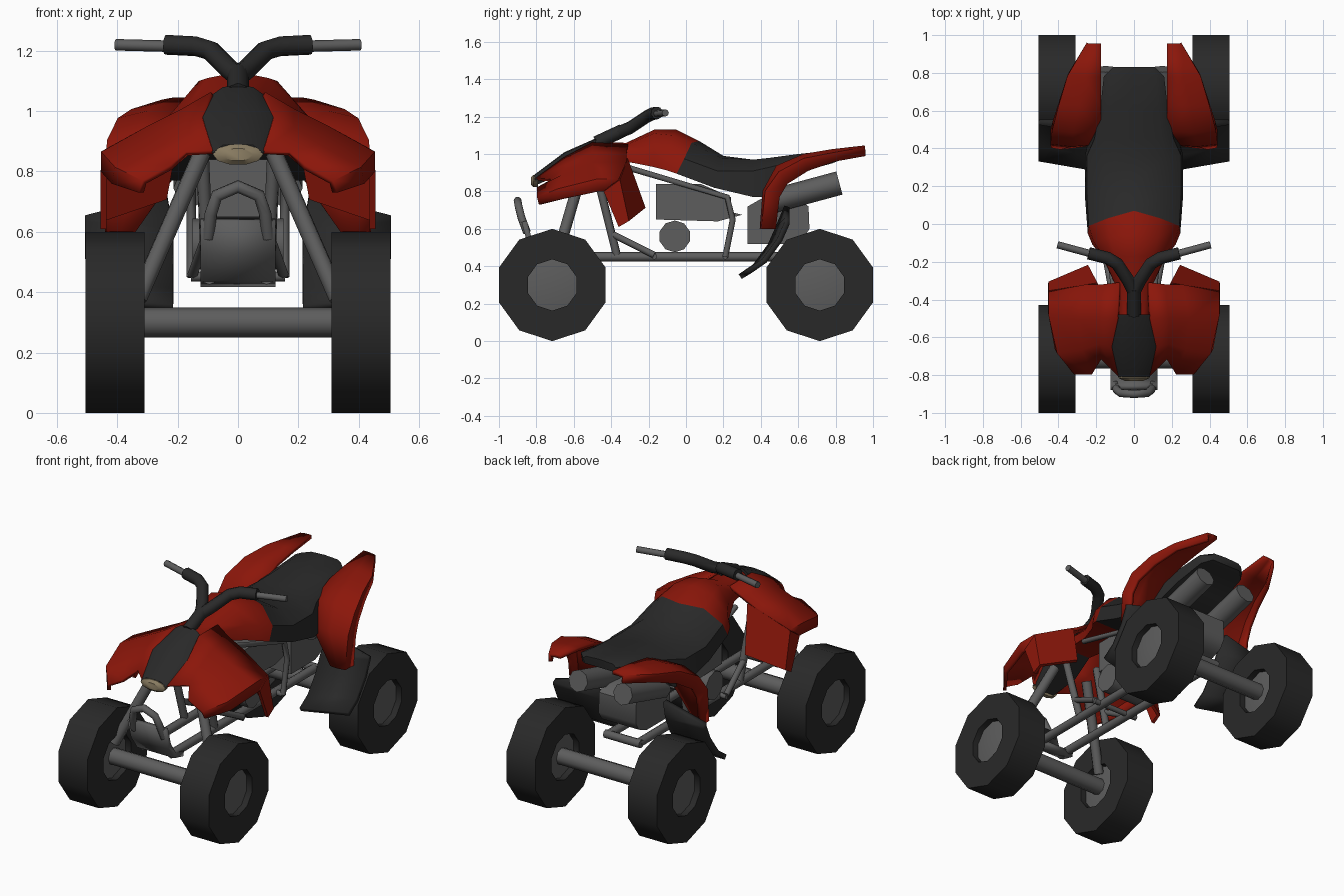
import bpy, bmesh
from math import sin, cos, pi, radians

if "Cube" in bpy.data.objects:
    bpy.data.objects.remove(bpy.data.objects["Cube"])


def material(name, c):
    m = bpy.data.materials.new(name)
    m.diffuse_color = (*c, 1)
    m.use_nodes = True
    m.node_tree.nodes["Principled BSDF"].inputs["Base Color"].default_value = m.diffuse_color
    return m


RED = material("red_plastic", (0.26, 0.008, 0.003))
BLACK = material("black_plastic", (0.022, 0.022, 0.022))
GREY = material("grey_metal", (0.11, 0.11, 0.11))
LAMP = material("lamp_glass", (0.25, 0.2, 0.12))


def link(name, me, mat, smooth=0):
    me.materials.clear()
    me.materials.append(mat)
    if smooth:
        for p in me.polygons:
            p.use_smooth = True
        me.set_sharp_from_angle(angle=radians(smooth))
    ob = bpy.data.objects.new(name, me)
    bpy.context.collection.objects.link(ob)
    return ob


def grid(name, rows, mat, closed=False, caps=False, thick=0, mirror=False, smooth=0):
    """Skin rows of points; closed joins each row into a ring."""
    bm = bmesh.new()
    vs = [[bm.verts.new(p) for p in r] for r in rows]
    n = len(rows[0])
    for a, b in zip(vs, vs[1:]):
        for i in range(n if closed else n - 1):
            j = (i + 1) % n
            bm.faces.new((a[i], a[j], b[j], b[i]))
    bmesh.ops.remove_doubles(bm, verts=bm.verts[:], dist=1e-4)
    if caps:
        bmesh.ops.holes_fill(bm, edges=bm.edges[:], sides=0)
    bmesh.ops.recalc_face_normals(bm, faces=bm.faces[:])
    me = bpy.data.meshes.new(name)
    bm.to_mesh(me)
    bm.free()
    ob = link(name, me, mat, smooth)
    if thick:
        s = ob.modifiers.new("Thickness", 'SOLIDIFY')
        s.thickness, s.offset = thick, 0
    if mirror:
        ob.modifiers.new("Mirror", 'MIRROR')
    return ob


def tube(name, pts, r, mat=GREY, mirror=False):
    cu = bpy.data.curves.new(name, 'CURVE')
    cu.dimensions = '3D'
    cu.bevel_depth, cu.bevel_resolution, cu.use_fill_caps = r, 2, True
    sp = cu.splines.new('POLY')
    sp.points.add(len(pts) - 1)
    for p, c in zip(sp.points, pts):
        p.co = (*c, 1)
    tmp = bpy.data.objects.new("tmp", cu)
    bpy.context.collection.objects.link(tmp)
    bpy.context.view_layer.update()
    me = bpy.data.meshes.new_from_object(tmp.evaluated_get(bpy.context.evaluated_depsgraph_get()))
    bpy.data.objects.remove(tmp)
    ob = link(name, me, mat, 50)
    if mirror:
        ob.modifiers.new("Mirror", 'MIRROR')
    return ob


def lathe(name, profile, mat, centre, n=10, smooth=0):
    """Revolve (radius, x) pairs around an x axis."""
    cx, cy, cz = centre
    rows = []
    for k in range(n + 1):
        a = 2 * pi * (k % n) / n - pi / 2
        rows.append([(cx + x, cy + r * cos(a), cz + r * sin(a)) for r, x in profile])
    return grid(name, rows, mat, smooth=smooth)


def prism(name, outline, hw, mat, smooth=0):
    """Extrude a (y, z) outline across x."""
    return grid(name, [[(x, y, z) for y, z in outline] for x in (-hw, hw)],
                mat, closed=True, caps=True, smooth=smooth)


def loft(name, sections, mat):
    """Symmetric body: (y, shear, top z, then (x, z) half-section points)."""
    rows = []
    for y, shear, top, *half in sections:
        m = len(half)
        right = [(x, y - shear * (i + 1) / m, z) for i, (x, z) in enumerate(half)]
        rows.append([(0, y, top)] + right + [(-x, yy, z) for x, yy, z in reversed(right)])
    return grid(name, rows, mat, closed=True, caps=True, smooth=45)


# Wheels and axles
for end, y in (("front", -0.715), ("rear", 0.715)):
    for side, x in (("right", 0.4075), ("left", -0.4075)):
        c = (x, y, 0.3)
        lathe(f"{end}_{side}_tyre", [(.137, .06), (.137, .0975), (.3, .0975), (.3, -.0975),
                                     (.137, -.0975), (.137, -.06)], BLACK, c, smooth=40)
        lathe(f"{end}_{side}_rim", [(0, .08), (.138, .06), (.138, -.06), (0, -.08)], GREY, c, smooth=40)
    tube(f"{end}_axle", [(-.36, y, .3), (.36, y, .3)], .05)

# Tank and seat share the slanted colour seam
seam = (.07, .12, 1.07, (.14, 1.06), (.24, .975), (.245, .895))
loft("tank", [
    (-.50, 0, 1.065, (.05, 1.06), (.08, 1.03), (.08, .97)),
    (-.32, 0, 1.06, (.07, 1.05), (.10, 1.01), (.10, .96)),
    (-.17, 0, 1.13, (.10, 1.11), (.165, 1.02), (.17, .93)),
    (-.05, .06, 1.13, (.13, 1.10), (.215, 1.0), (.22, .915)),
    seam], RED)
loft("seat", [
    seam,
    (.20, .05, .99, (.15, .98), (.25, .91), (.26, .82)),
    (.36, 0, .97, (.16, .97), (.25, .91), (.26, .77)),
    (.45, 0, .98, (.15, .98), (.21, .93), (.24, .77)),
    (.60, 0, 1.00, (.13, 1.0), (.18, .97), (.17, .90)),
    (.78, 0, 1.02, (.12, 1.02), (.16, 1.0), (.15, .95)),
    (.83, 0, 1.02, (.09, 1.015), (.11, 1.0), (.10, .97))], BLACK)

# Hood and headlight
loft("hood", [
    (-.81, 0, .89, (.05, .888), (.085, .86), (.05, .83)),
    (-.65, 0, 1.01, (.07, 1.005), (.117, .98), (.10, .90)),
    (-.48, 0, 1.085, (.05, 1.08), (.085, 1.055), (.08, .98))], BLACK)
ring = [(cos(2 * pi * k / 10), sin(2 * pi * k / 10)) for k in range(10)]
grid("headlight", [[(s * .083 * u, y, .856 + s * .035 * v) for u, v in ring]
                   for s, y in ((1, -.79), (1, -.815), (.6, -.83))], LAMP, closed=True, caps=True, smooth=40)

# Front fender with downturned lip, and its rear flap
grid("front_fender", [
    [(.08, -.80, .865), (.17, -.71, .86), (.22, -.79, .815), (.31, -.79, .765), (.32, -.78, .73)],
    [(.115, -.65, .975), (.18, -.63, .94), (.27, -.66, .88), (.40, -.68, .81), (.41, -.66, .76)],
    [(.085, -.50, 1.055), (.18, -.5, 1.0), (.29, -.5, .945), (.445, -.48, .86), (.445, -.47, .80)],
    [(.075, -.31, 1.045), (.16, -.32, .995), (.25, -.32, .95), (.445, -.36, .86), (.445, -.44, .80)],
], RED, thick=.02, mirror=True, smooth=50)
grid("front_fender_flap", [
    [(.19, -.32, .975), (.445, -.36, .86), (.445, -.44, .80)],
    [(.24, -.225, .71), (.445, -.31, .64), (.445, -.36, .61)],
], RED, thick=.02, mirror=True)

# Rear fender, sweeping from a narrow foot up to the tail
grid("rear_fender", [
    [(.34, .41, .60), (.39, .405, .60), (.43, .41, .60), (.43, .48, .60)],
    [(.20, .43, .80), (.33, .42, .80), (.435, .43, .80), (.43, .50, .77)],
    [(.175, .50, .93), (.32, .49, .93), (.425, .50, .90), (.42, .54, .84)],
    [(.175, .63, .99), (.30, .63, .99), (.39, .63, .97), (.385, .65, .91)],
    [(.175, .78, 1.015), (.26, .78, 1.015), (.345, .78, 1.0), (.34, .79, .96)],
    [(.175, .955, 1.035), (.21, .955, 1.035), (.245, .955, 1.03), (.24, .955, .99)],
], RED, thick=.022, mirror=True, smooth=50)

# Mudguard ahead of each rear wheel
grid("mudguard", [[(.215, y, z), (.505, y + .05, z + .03)] for y, z in
                  ((.29, .345), (.37, .40), (.45, .51), (.49, .60))] +
     [[(.235, .54, .72), (.505, .54, .65)]], BLACK, thick=.03, mirror=True, smooth=50)

# Handlebars
tube("steering_stem", [(0, -.48, 1.06), (0, -.34, 1.125)], .036, BLACK)
tube("handlebar", [(0, -.36, 1.115), (.03, -.30, 1.14), (.09, -.21, 1.20), (.14, -.18, 1.215),
                   (.24, -.155, 1.22)], .034, BLACK, mirror=True)
tube("handle_grip", [(.22, -.16, 1.215), (.405, -.11, 1.22)], .019, mirror=True)

# Frame tubes
tube("lower_rail", [(.095, -.78, .45), (.10, .60, .45)], .025, mirror=True)
tube("rear_cross_tube", [(-.12, .60, .45), (.12, .60, .45)], .025)
for y in (-.17, .21):
    tube("cross_tube", [(-.155, y, .452), (.155, y, .452)], .016)
tube("upper_rail", [(.11, -.32, .93), (.155, .22, .77), (.155, .25, .65), (.155, .21, .45)], .016, mirror=True)
tube("front_post", [(.12, -.48, .90), (.10, -.37, .46)], .022, mirror=True)
tube("front_brace", [(.11, -.39, .57), (.15, -.17, .46)], .018, mirror=True)
tube("front_shock", [(.12, -.57, .86), (.33, -.71, .38)], .03, mirror=True)

# Front bumper: skid plate below, bent loop above
grid("bumper_plate", [[(-.125, y, z), (.125, y, z)] for y, z in
                      ((-.70, .432), (-.78, .45), (-.835, .53), (-.865, .64))],
     GREY, thick=.03, smooth=60)
tube("bumper_loop", [(-.10, -.85, .58), (-.09, -.88, .66), (-.07, -.895, .72), (0, -.90, .75),
                     (.07, -.895, .72), (.09, -.88, .66), (.10, -.85, .58)], .022)

# Engine and exhausts
prism("engine", [(-.16, .65), (-.16, .84), (.08, .84), (.24, .77), (.24, .69), (.30, .675), (.17, .64)], .13, GREY)
lathe("crankcase", [(0, .15), (.085, .15), (.085, -.15), (0, -.15)], GREY, (0, -.06, .56), smooth=40)
prism("rear_gearbox", [(.33, .52), (.33, .72), (.40, .76), (.60, .76), (.655, .72), (.66, .60), (.63, .55),
                       (.56, .52)], .125, GREY, smooth=50)
tube("exhaust", [(.15, .45, .745), (.15, .82, .845)], .064, mirror=True)
